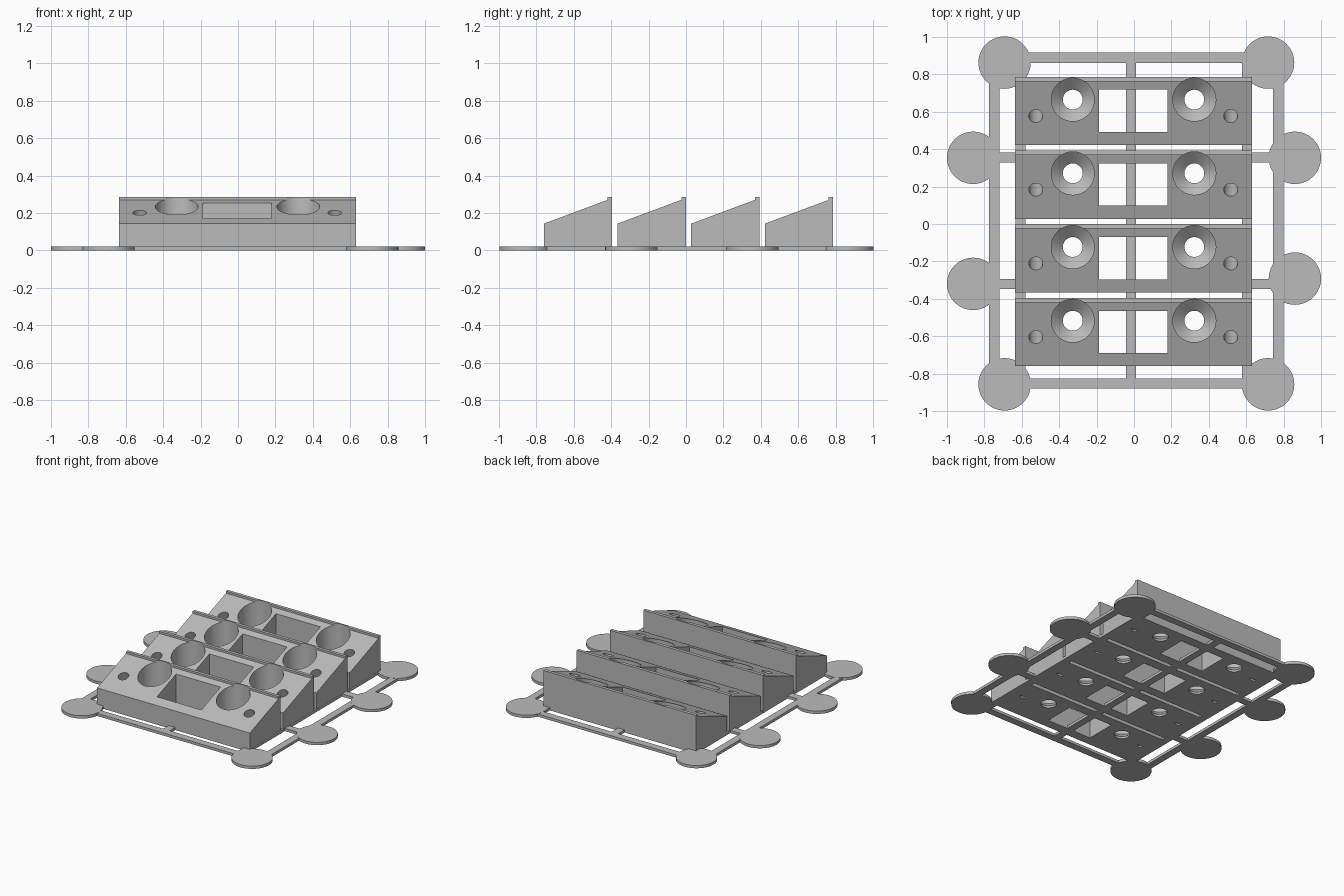
import bpy, bmesh, math
from mathutils import Vector, Matrix

cube = bpy.data.objects.get("Cube")
if cube:
    bpy.data.objects.remove(cube, do_unlink=True)

grey = bpy.data.materials.new("plain grey")
grey.use_nodes = True
GREY = (0.5, 0.5, 0.5, 1)
grey.diffuse_color = GREY
grey.node_tree.nodes["Principled BSDF"].inputs["Base Color"].default_value = GREY


def finish(name, bm):
    bmesh.ops.recalc_face_normals(bm, faces=bm.faces)
    mesh = bpy.data.meshes.new(name)
    bm.to_mesh(mesh)
    bm.free()
    mesh.materials.append(grey)
    obj = bpy.data.objects.new(name, mesh)
    bpy.context.collection.objects.link(obj)
    return obj


def activate(obj):
    bpy.ops.object.select_all(action='DESELECT')
    obj.select_set(True)
    bpy.context.view_layer.objects.active = obj


def box(name, x0, x1, y0, y1, z0, z1):
    bm = bmesh.new()
    bmesh.ops.create_cube(bm, size=1)
    for v in bm.verts:
        v.co = ((x0 + x1) / 2 + v.co.x * (x1 - x0),
                (y0 + y1) / 2 + v.co.y * (y1 - y0),
                (z0 + z1) / 2 + v.co.z * (z1 - z0))
    return finish(name, bm)


def lathe(name, profile, matrix, sides=48):
    """Closed solid of revolution from (radius, z) rings, bottom to top."""
    bm = bmesh.new()
    rings = []
    for r, z in profile:
        rings.append([bm.verts.new((r * math.cos(a), r * math.sin(a), z))
                      for a in (2 * math.pi * i / sides for i in range(sides))])
    for low, high in zip(rings, rings[1:]):
        for i in range(sides):
            j = (i + 1) % sides
            bm.faces.new((low[i], low[j], high[j], high[i]))
    bm.faces.new(rings[0])
    bm.faces.new(rings[-1])
    bm.transform(matrix)
    return finish(name, bm)


def cut(obj, cutter):
    cutter.hide_render = True
    mod = obj.modifiers.new("cut", 'BOOLEAN')
    mod.operation = 'DIFFERENCE'
    mod.solver = 'EXACT'
    mod.object = cutter
    activate(obj)
    bpy.ops.object.modifier_apply(modifier=mod.name)
    bpy.data.objects.remove(cutter, do_unlink=True)


# Sloped block with a raised lip along its rear edge
LENGTH, FRONT, REAR, LIP = 0.365, 0.143, 0.27, 0.285
LEFT, RIGHT = -0.635, 0.63
LIP_Y = LENGTH - 0.024
slope = (REAR - FRONT) / LIP_Y
outline = [(0, 0), (LENGTH, 0), (LENGTH, LIP), (LIP_Y, LIP), (LIP_Y, REAR), (0, FRONT)]
bm = bmesh.new()
face = bm.faces.new([bm.verts.new((LEFT, y, z)) for y, z in outline])
extruded = bmesh.ops.extrude_face_region(bm, geom=[face])["geom"]
bmesh.ops.translate(bm, vec=(RIGHT - LEFT, 0, 0),
                    verts=[v for v in extruded if isinstance(v, bmesh.types.BMVert)])
block = finish("wedge_block", bm)

# Rectangular window through the middle
cut(block, box("window_cutter", -0.188, 0.18, 0.07, 0.296, -0.1, 0.5))

# Countersunk holes, and tilted pin holes square to the slope
tilt = Matrix.Rotation(math.atan(slope), 4, 'X')
for side in (-1, 1):
    cut(block, lathe("screw_hole_cutter",
                     [(0.053, -0.1), (0.053, 0.015), (0.115, 0.07), (0.115, 0.5)],
                     Matrix.Translation((side * 0.325 - 0.0025, 0.243, 0))))
    pin_y = 0.155
    top = Vector((side * 0.521 - 0.004, pin_y, FRONT + slope * pin_y))
    depth = (top.z - 0.007) / math.cos(math.atan(slope))
    cut(block, lathe("pin_hole_cutter", [(0.037, -depth), (0.037, 0.1)],
                     Matrix.Translation(top) @ tilt))
activate(block)
bpy.ops.object.shade_smooth_by_angle(angle=math.radians(30))

# Row of four identical blocks
START, PITCH = -0.76, 0.394
block.location.y = START
for i in range(1, 4):
    twin = block.copy()
    twin.name = f"wedge_block_{i + 1}"
    twin.location.y = START + PITCH * i
    bpy.context.collection.objects.link(twin)

# Flat raft: lengthwise strips, end bars and side tabs
T = 0.02
for name, x in (("left_rail", 0.771), ("right_rail", -0.747),
                ("left_runner", 0.604), ("right_runner", -0.607),
                ("centre_runner", -0.015)):
    box(name, x - 0.027, x + 0.027, -0.853, 0.865, 0, T)
for name, y in (("rear_bar", 0.889), ("front_bar", -0.852)):
    box(name, -0.69, 0.717, y - 0.027, y + 0.027, 0, T)
for name, y in (("rear", 0.356), ("front", -0.32)):
    box(name + "_left_tab", 0.62, 0.858, y - 0.027, y + 0.027, 0, T)
    box(name + "_right_tab", -0.862, -0.62, y - 0.027, y + 0.027, 0, T)

# Round pads at the corners and sides
for x, y in ((-0.692, 0.863), (0.717, 0.863), (-0.692, -0.857), (0.717, -0.857),
             (-0.86, 0.354), (0.86, 0.354), (-0.86, -0.32), (0.86, -0.292)):
    pad = lathe("round_pad", [(0.14, 0), (0.14, T + 0.001)], Matrix.Translation((x, y, 0)))
    activate(pad)
    bpy.ops.object.shade_smooth_by_angle(angle=math.radians(30))
